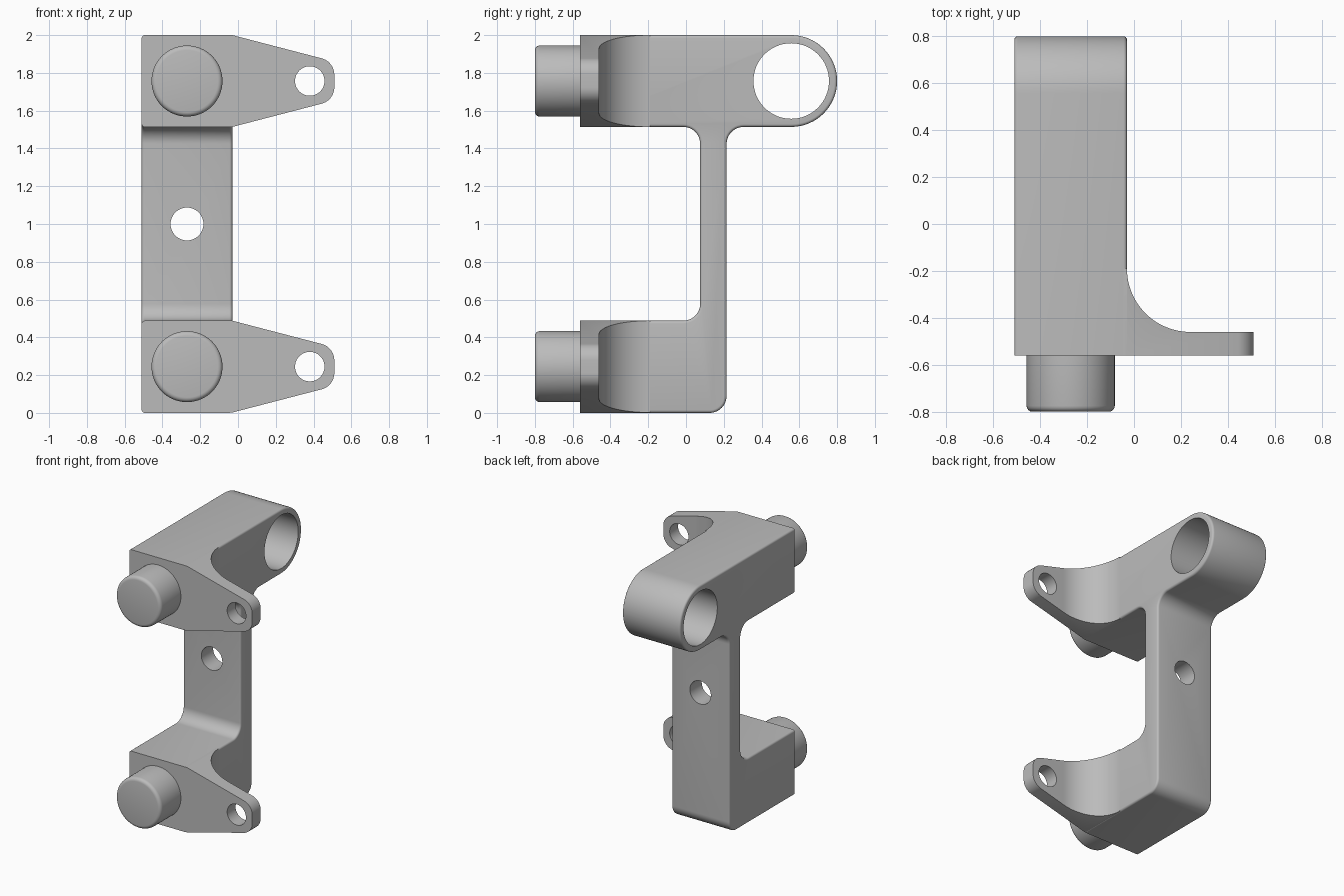
import bpy, bmesh
from math import sin, cos, radians
from mathutils import Vector

if "Cube" in bpy.data.objects:
    bpy.data.objects.remove(bpy.data.objects["Cube"])

metal = bpy.data.materials.new("grey metal")
metal.use_nodes = True
GREY = (0.5, 0.5, 0.5, 1)
metal.diffuse_color = GREY
metal.node_tree.nodes["Principled BSDF"].inputs["Base Color"].default_value = GREY

# Main dimensions
LEFT, RIGHT, FRONT = -0.51, -0.03, -0.56
WEB_FRONT, WEB_BACK = 0.075, 0.215
HALF = 0.243
TOP_Z, LOW_Z = 2 - HALF, HALF + 0.002
BORE_Y, MID_X = 0.557, -0.27
FILLET, EDGE = 0.09, 0.015


def arc(u, v, r, start, end, steps=12):
    angles = [radians(start + (end - start) * i / steps) for i in range(steps + 1)]
    return [(u + r * cos(a), v + r * sin(a)) for a in angles]


def prism(name, points, axis, lo, hi, rounded=0, keep=None):
    """Extrude a 2D outline along an axis; optionally round its rim edges."""
    place = {"X": lambda u, v, w: (w, u, v),
             "Y": lambda u, v, w: (u, w, v),
             "Z": lambda u, v, w: (u, v, w)}[axis]
    bm = bmesh.new()
    rings = [[bm.verts.new(place(u, v, w)) for u, v in points] for w in (lo, hi)]
    caps = [bm.faces.new(ring) for ring in rings]
    n = len(points)
    for i in range(n):
        j = (i + 1) % n
        bm.faces.new((rings[0][i], rings[0][j], rings[1][j], rings[1][i]))
    bmesh.ops.recalc_face_normals(bm, faces=bm.faces)
    if rounded:
        rim = [e for cap in caps for e in cap.edges if keep is None or keep(e)]
        bmesh.ops.bevel(bm, geom=rim, offset=rounded, segments=4, profile=0.5, affect="EDGES")
    mesh = bpy.data.meshes.new(name)
    bm.to_mesh(mesh)
    bm.free()
    mesh.materials.append(metal)
    obj = bpy.data.objects.new(name, mesh)
    bpy.context.collection.objects.link(obj)
    return obj


def rod(name, u, v, r, axis, lo, hi, **kw):
    return prism(name, arc(u, v, r, 0, 360, 64)[:-1], axis, lo, hi, **kw)


def activate(obj):
    bpy.ops.object.select_all(action="DESELECT")
    obj.select_set(True)
    bpy.context.view_layer.objects.active = obj


def combine(obj, tool, operation):
    mod = obj.modifiers.new(operation, "BOOLEAN")
    mod.object, mod.operation, mod.solver = tool, operation, "EXACT"
    activate(obj)
    bpy.ops.object.modifier_apply(modifier=mod.name)
    bpy.data.objects.remove(tool)


def finish(obj):
    activate(obj)
    bpy.ops.object.shade_smooth_by_angle(angle=radians(30))


# Bracket body: side outline with two arms, a web and a round bore end
arm_under, arm_over = TOP_Z - HALF, LOW_Z + HALF
outline = [(FRONT, 0), *arc(WEB_BACK - FILLET, FILLET, FILLET, 270, 360),
           *arc(WEB_BACK + FILLET, arm_under - FILLET, FILLET, 180, 90),
           *arc(BORE_Y, TOP_Z, HALF, 270, 450, 32),
           (FRONT, 2), (FRONT, arm_under),
           *arc(WEB_FRONT - FILLET, arm_under - FILLET, FILLET, 90, 0),
           *arc(WEB_FRONT - FILLET, arm_over + FILLET, FILLET, 0, -90),
           (FRONT, arm_over)]
body = prism("bracket_body", outline, "X", LEFT, RIGHT, EDGE,
             lambda e: any(v.co.y > FRONT + 0.01 for v in e.verts))
combine(body, rod("bore_cutter", BORE_Y, TOP_Z, 0.2, "X", -1, 1), "DIFFERENCE")
combine(body, rod("web_hole_cutter", MID_X, 1.0, 0.087, "Y", -0.3, 0.5), "DIFFERENCE")
finish(body)

for label, z in (("upper", TOP_Z), ("lower", LOW_Z)):
    # Tapered side ear, blended into the arm by a large fillet
    inner = RIGHT - 0.02
    taper = [(inner, z - HALF), (RIGHT, z - HALF),
             *arc(0.42, z - 0.033, 0.09, -75, 0),
             *arc(0.42, z + 0.033, 0.09, 0, 75),
             (RIGHT, z + HALF), (inner, z + HALF)]
    plan = [(inner, FRONT), (0.7, FRONT), (0.7, -0.46),
            *arc(0.24, -0.19, 0.27, 270, 180, 24), (inner, -0.19)]
    ear = prism(label + "_ear", taper, "Y", -0.8, 0.1)
    combine(ear, prism("plan_cutter", plan, "Z", -0.5, 2.5), "INTERSECT")
    combine(ear, rod("ear_hole_cutter", 0.38, z, 0.078, "Y", -0.9, 0.2), "DIFFERENCE")
    finish(ear)

    # Round boss on the front face, with a softened front rim
    boss = rod(label + "_boss", MID_X, z, 0.188, "Y", -0.8, FRONT + 0.03, rounded=0.025,
               keep=lambda e: all(v.co.y < -0.7 for v in e.verts))
    finish(boss)
